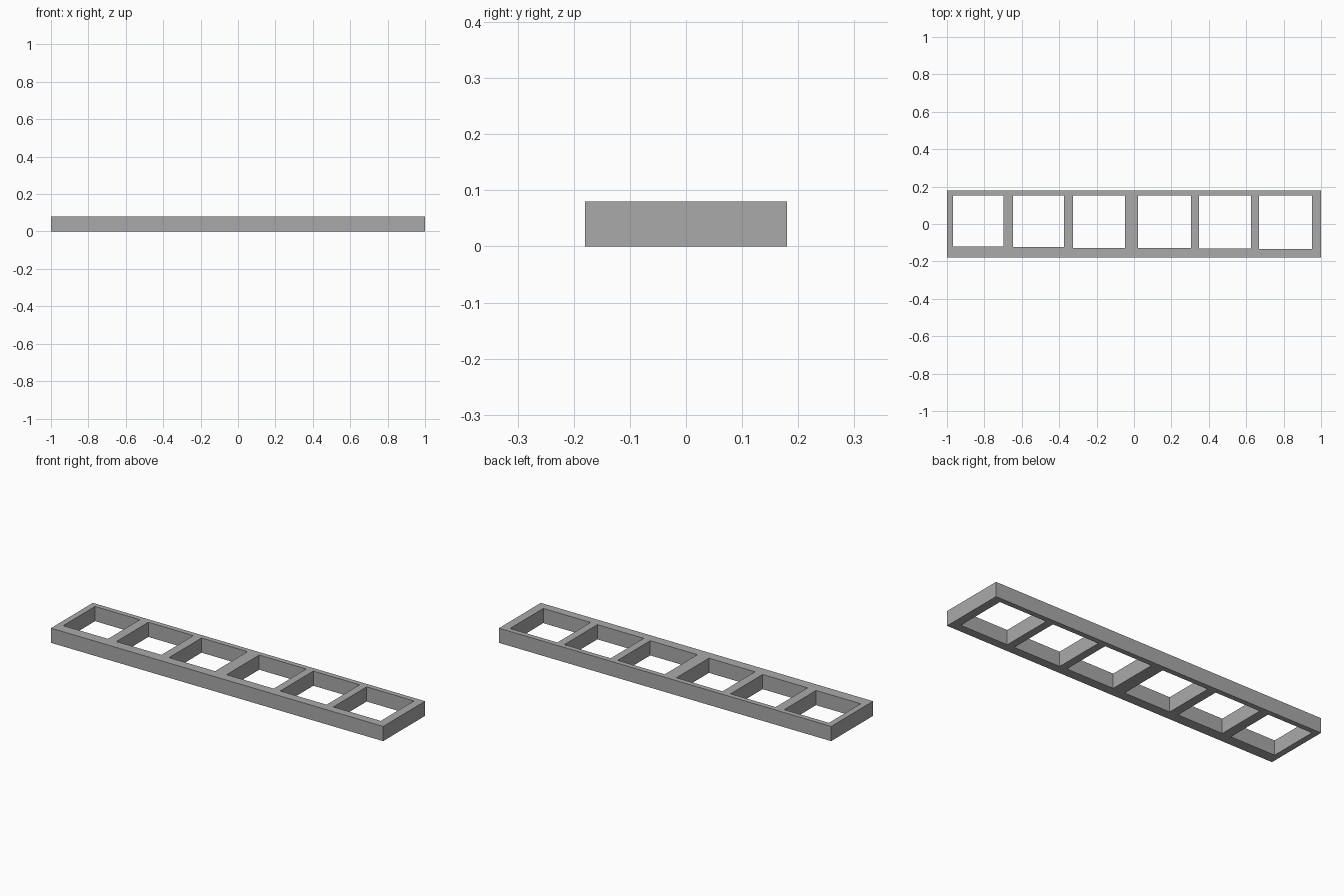
import bpy

cube = bpy.data.objects.get("Cube")
if cube:
    bpy.data.objects.remove(cube, do_unlink=True)

HEIGHT = 0.08


def box(name, x0, x1, y0, y1, z0, z1):
    bpy.ops.mesh.primitive_cube_add(size=1)
    ob = bpy.context.object
    ob.name = name
    ob.location = ((x0 + x1) / 2, (y0 + y1) / 2, (z0 + z1) / 2)
    ob.scale = (x1 - x0, y1 - y0, z1 - z0)
    bpy.ops.object.transform_apply(location=True, rotation=False, scale=True)
    return ob


grey = bpy.data.materials.new("mid_grey")
grey.use_nodes = True
colour = (0.4, 0.4, 0.4, 1)
grey.diffuse_color = colour
grey.node_tree.nodes["Principled BSDF"].inputs["Base Color"].default_value = colour

# Solid bar that becomes the frame
frame = box("slotted_frame", -1, 1, -0.18, 0.18, 0, HEIGHT)
frame.data.materials.append(grey)

# Six open windows: left edge, right edge, front edge
windows = [
    (-0.967, -0.698, -0.121),
    (-0.646, -0.375, -0.123),
    (-0.326, -0.049, -0.127),
    (0.021, 0.305, -0.128),
    (0.347, 0.626, -0.132),
    (0.668, 0.953, -0.134),
]
for x0, x1, y0 in windows:
    cutter = box("window_cutter", x0, x1, y0, 0.152, -0.1, HEIGHT + 0.1)
    cutter.hide_render = True
    cut = frame.modifiers.new("window", 'BOOLEAN')
    cut.operation = 'DIFFERENCE'
    cut.solver = 'EXACT'
    cut.object = cutter
    bpy.context.view_layer.objects.active = frame
    bpy.ops.object.modifier_apply(modifier=cut.name)
    bpy.data.objects.remove(cutter, do_unlink=True)
